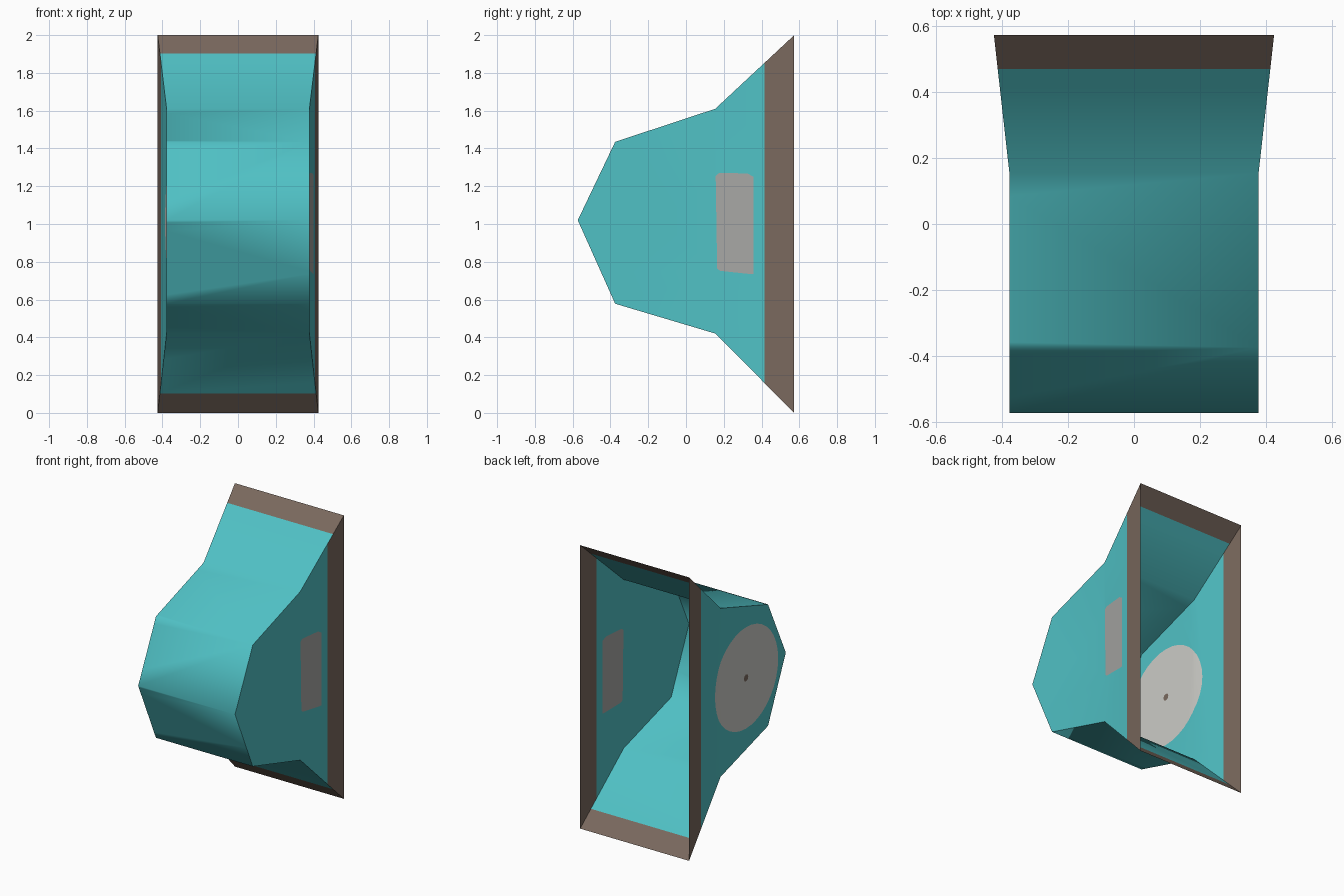
import bpy, bmesh, math
from mathutils import Vector

if "Cube" in bpy.data.objects:
    bpy.data.objects.remove(bpy.data.objects["Cube"])


def material(name, r, g, b):
    def lin(c):
        c /= 255
        return c / 12.92 if c < 0.04045 else ((c + 0.055) / 1.055) ** 2.4
    m = bpy.data.materials.new(name)
    m.diffuse_color = (lin(r), lin(g), lin(b), 1)
    m.use_nodes = True
    m.node_tree.nodes["Principled BSDF"].inputs["Base Color"].default_value = m.diffuse_color
    return m


TEAL, BROWN, DISC, PANEL = range(4)
mats = [material("teal", 80, 193, 197), material("brown", 122, 105, 94),
        material("light_grey", 204, 204, 199), material("mid_grey", 167, 167, 164)]


def cut_region(bm, faces, planes):
    """Cut a convex region out of the faces; return the faces on the inner side of all planes."""
    inside = set(faces)
    for co, no in planes:
        co, no = Vector(co), Vector(no)
        before = set(bm.faces)
        geom = (list(inside) + list({e for f in inside for e in f.edges})
                + list({v for f in inside for v in f.verts}))
        bmesh.ops.bisect_plane(bm, geom=geom, dist=1e-5, plane_co=co, plane_no=no)
        inside |= set(bm.faces) - before
        inside = {f for f in inside if (f.calc_center_median() - co).dot(no) < 0}
    return inside


def polygon_planes(points):
    """Planes (along x) bounding a convex clockwise or counter-clockwise y,z polygon."""
    cy = sum(p[0] for p in points) / len(points)
    cz = sum(p[1] for p in points) / len(points)
    planes = []
    for (y0, z0), (y1, z1) in zip(points, points[1:] + points[:1]):
        n = Vector((0, z1 - z0, y0 - y1)).normalized()
        if n.dot(Vector((0, y0 - cy, z0 - cz))) < 0:
            n = -n
        planes.append(((0, y0, z0), n))
    return planes


def circle(cy, cz, r, n):
    return [(cy + r * math.cos(math.tau * i / n), cz + r * math.sin(math.tau * i / n))
            for i in range(n)]


# Open shell: side profile (y, z, half width) from top rim round the front to bottom rim
profile = [(0.573, 2.0, 0.425), (0.155, 1.61, 0.378), (-0.375, 1.435, 0.378),
           (-0.573, 1.02, 0.378), (-0.375, 0.578, 0.378), (0.155, 0.42, 0.378),
           (0.573, 0.0, 0.425)]
bm = bmesh.new()
rows = {s: [bm.verts.new((s * w, y, z)) for y, z, w in profile] for s in (-1, 1)}
strip = [bm.faces.new((rows[-1][i], rows[-1][i + 1], rows[1][i + 1], rows[1][i]))
         for i in range(6)]
sides = {}
for s, v in rows.items():
    sides[s] = [bm.faces.new(v[1:6]), bm.faces.new((v[0], v[1], v[5], v[6]))]
bmesh.ops.recalc_face_normals(bm, faces=bm.faces)


def paint(faces, index):
    for f in faces:
        f.material_index = index


# Brown rim band
for s in sides:
    paint(cut_region(bm, [sides[s][1]], [((0, 0.415, 0), (0, -1, 0))]), BROWN)
paint(cut_region(bm, [strip[0], strip[5]], [((0, 0.47, 0), (0, -1, 0))]), BROWN)

# Grey panel on the right side, round disc with a hub on the left side
panel = [(0.157, 1.255), (0.175, 1.27), (0.325, 1.268), (0.357, 1.25),
         (0.357, 0.735), (0.34, 0.735), (0.18, 0.752), (0.165, 0.765)]
right = [f for f in sides[1] if f.material_index == TEAL]
right = [f for f in bm.faces if f.material_index == TEAL and f.calc_center_median().x > 0.37]
paint(cut_region(bm, right, polygon_planes(panel)), PANEL)
left = [f for f in bm.faces if f.material_index == TEAL and f.calc_center_median().x < -0.37]
disc = cut_region(bm, left, polygon_planes(circle(-0.13, 1.01, 0.358, 36)))
paint(disc, DISC)
paint(cut_region(bm, disc, polygon_planes(circle(-0.13, 1.01, 0.025, 8))), BROWN)

mesh = bpy.data.meshes.new("shell")
bm.to_mesh(mesh)
bm.free()
for m in mats:
    mesh.materials.append(m)
shell = bpy.data.objects.new("shell", mesh)
bpy.context.collection.objects.link(shell)
bpy.context.view_layer.objects.active = shell
shell.select_set(True)
bpy.ops.object.shade_smooth_by_angle(angle=math.radians(60))
